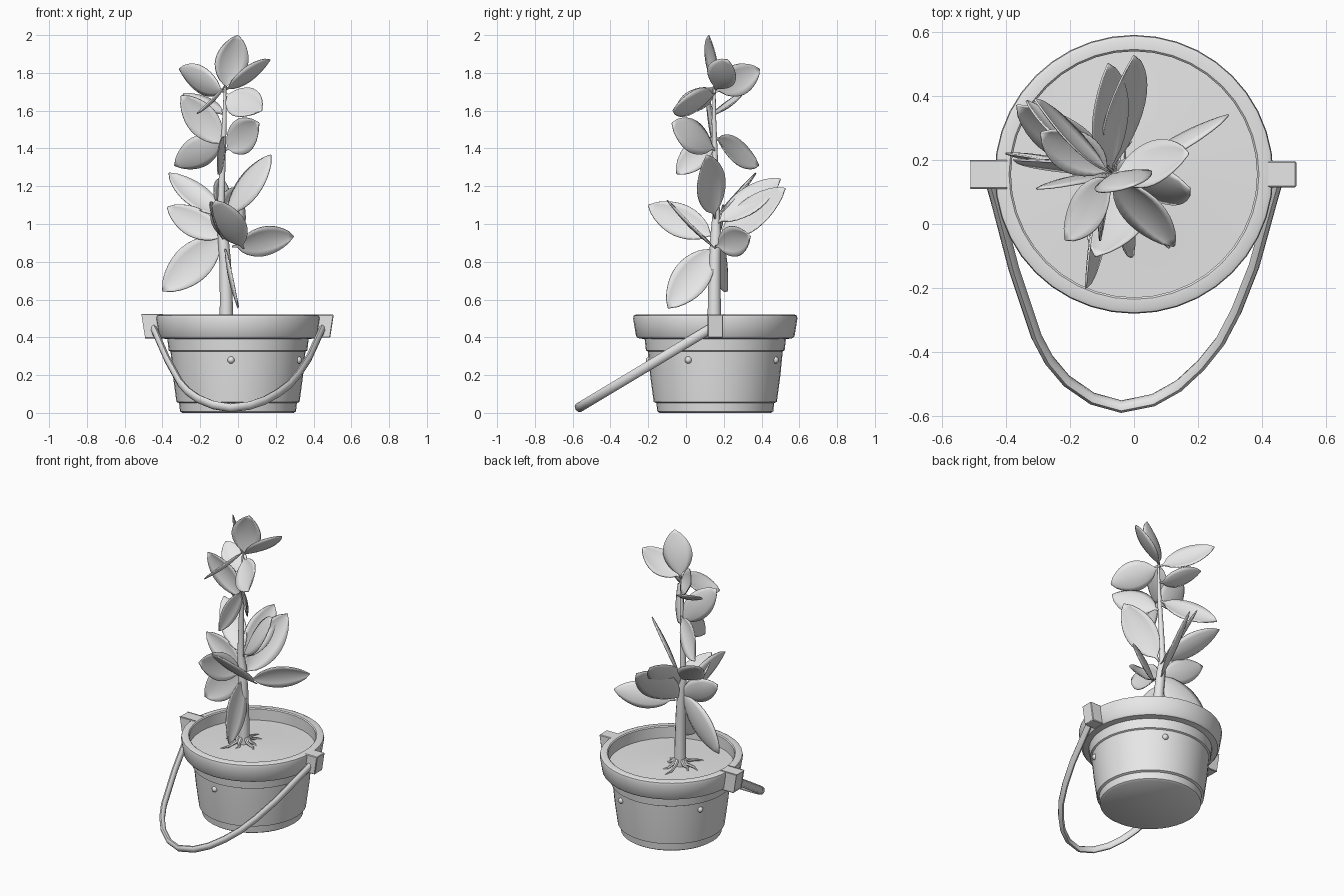
import bpy, bmesh, math
from mathutils import Vector

if "Cube" in bpy.data.objects:
    bpy.data.objects.remove(bpy.data.objects["Cube"])

# One plain grey for everything
grey = bpy.data.materials.new("plain_grey")
grey.use_nodes = True
grey.diffuse_color = (0.8, 0.8, 0.8, 1)
grey.node_tree.nodes["Principled BSDF"].inputs["Base Color"].default_value = grey.diffuse_color

POT = Vector((0, 0.155, 0))     # pot axis
STEM = Vector((-0.07, 0.155, 0))  # leaf roots on the stem


def finish(name, bm, angle=35):
    bmesh.ops.recalc_face_normals(bm, faces=bm.faces)
    mesh = bpy.data.meshes.new(name)
    bm.to_mesh(mesh)
    bm.free()
    mesh.materials.append(grey)
    ob = bpy.data.objects.new(name, mesh)
    bpy.context.collection.objects.link(ob)
    bpy.ops.object.select_all(action='DESELECT')
    ob.select_set(True)
    bpy.context.view_layer.objects.active = ob
    bpy.ops.object.shade_smooth_by_angle(angle=math.radians(angle))
    return ob


def skin(bm, rings, closed=True):
    """Join neighbouring rings of vertices with quads."""
    for a, b in zip(rings, rings[1:]):
        n = len(a)
        for i in range(n if closed else n - 1):
            j = (i + 1) % n
            bm.faces.new((a[i], a[j], b[j], b[i]))


def lathe(name, profile, sides=40):
    bm = bmesh.new()
    rings = []
    for r, z in profile:
        rings.append([bm.verts.new(POT + Vector((r * math.cos(t), r * math.sin(t), z)))
                      for t in (math.tau * i / sides for i in range(sides))])
    skin(bm, rings)
    bm.faces.new(rings[0])
    bm.faces.new(rings[-1])
    return finish(name, bm)


def tube(name, points, radii, ref, flat=1.0, sides=8):
    """Sweep an ellipse along points; flat scales it along the ref direction."""
    pts = [Vector(p) for p in points]
    bm = bmesh.new()
    rings = []
    for i, p in enumerate(pts):
        t = (pts[min(i + 1, len(pts) - 1)] - pts[max(i - 1, 0)]).normalized()
        a = Vector(ref).cross(t).normalized()
        b = t.cross(a)
        ring = []
        for k in range(sides):
            w = math.tau * k / sides
            ring.append(bm.verts.new(p + radii[i] * (a * math.cos(w) + b * flat * math.sin(w))))
        rings.append(ring)
    skin(bm, rings)
    bm.faces.new(rings[0])
    bm.faces.new(rings[-1])
    return finish(name, bm, 50)


# Pot body with its bands, rounded rim and straight inner wall
lathe("pot", [(0.295, 0), (0.307, 0.008), (0.312, 0.052), (0.326, 0.058), (0.345, 0.2),
              (0.357, 0.325), (0.367, 0.33), (0.374, 0.39), (0.41, 0.396), (0.42, 0.408),
              (0.435, 0.5), (0.432, 0.515), (0.42, 0.52), (0.39, 0.52), (0.384, 0.514),
              (0.384, 0.42)])
# Soil, slightly heaped in the middle
lathe("soil", [(0.38, 0.425), (0.384, 0.44), (0.2, 0.447), (0.06, 0.455)])

# Rivets round the body
for i, deg in enumerate((-96, -24, 65, 155)):
    bm = bmesh.new()
    bmesh.ops.create_uvsphere(bm, u_segments=12, v_segments=8, radius=0.019)
    a = math.radians(deg)
    bmesh.ops.translate(bm, verts=bm.verts,
                        vec=POT + Vector((0.35 * math.cos(a), 0.35 * math.sin(a), 0.28)))
    finish(f"rivet_{i + 1}", bm)

# Handle brackets, tapering downwards
for name, s in (("left_bracket", 1), ("right_bracket", -1)):
    bm = bmesh.new()
    bmesh.ops.create_cube(bm, size=1)
    for v in bm.verts:
        low = v.co.z < 0
        outer = (0.488 if low else 0.507) if v.co.x > 0 else 0.4
        v.co = Vector((s * outer, POT.y + v.co.y * 0.082, 0.398 if low else 0.52))
    bmesh.ops.bevel(bm, geom=bm.edges[:], offset=0.004, segments=1, affect='EDGES')
    finish(name, bm)

# Swung-down handle, a flat bar lying in a tilted plane
arc = [(-0.45, 0.14), (-0.43, 0.07), (-0.375, -0.14), (-0.305, -0.35), (-0.265, -0.425),
       (-0.21, -0.49), (-0.13, -0.545), (-0.04, -0.57), (0.06, -0.55), (0.14, -0.505),
       (0.21, -0.44), (0.27, -0.365), (0.32, -0.27), (0.375, -0.13), (0.43, 0.07), (0.45, 0.14)]
tube("handle", [(x, y, 0.44 + 0.6 * (y - 0.12)) for x, y in arc], [0.017] * len(arc),
     (0, -0.51, 0.86), flat=1.5)

# Stem: thick below, thin above
tube("stem", [(-0.062, 0.15, 0.43), (-0.062, 0.15, 0.6), (-0.068, 0.152, 0.8),
              (-0.08, 0.158, 0.95), (-0.092, 0.16, 1.05), (-0.083, 0.155, 1.3),
              (-0.072, 0.148, 1.55), (-0.068, 0.15, 1.73)],
     [0.037, 0.034, 0.031, 0.028, 0.02, 0.016, 0.012, 0.006], (0, 1, 0), sides=12)

# Roots spreading over the soil
for i in range(8):
    a = math.tau * i / 8 + 0.3 * (i % 2)
    reach = 0.1 + 0.03 * (i % 3)
    d = Vector((math.cos(a), math.sin(a), 0))
    side = Vector((-d.y, d.x, 0)) * 0.015
    foot = Vector((-0.062, 0.15, 0))
    up = Vector((0, 0, 1))
    tube(f"root_{i + 1}", [foot + d * 0.02 + up * 0.5, foot + d * 0.05 + up * 0.47,
                           foot + d * reach * 0.7 + side + up * 0.457,
                           foot + d * reach + up * 0.448],
         [0.014, 0.011, 0.008, 0.003], (0, 0, 1), sides=6)

# Directions a leaf blade can face
FACING = {"front": (-0.1, -1, 0.2), "side": (1, 0, 0.2), "up": (0, -0.4, 0.9),
          "back_corner": (0.6, 0.6, -0.35), "left_corner": (0.75, -0.35, 0.5),
          "right_corner": (-0.5, -0.6, 0.6), "high_front": (0, -0.6, 0.7),
          "high_back": (0, 0.65, 0.75), "left_up": (-0.7, 0, 0.7),
          "right_back": (-0.6, 0.4, 0.6), "left_back": (0.5, 0.65, 0.3),
          "low_front": (0.4, -0.9, -0.3), "front_left": (0.35, -0.9, 0.1)}


def leaf(name, tip, root_z, facing, width=0.17, root_x=STEM.x):
    base = Vector((root_x, STEM.y, root_z))
    along = Vector(tip) - base
    n = Vector(FACING[facing])
    n = (n - n.project(along)).normalized()
    across = along.normalized().cross(n)
    bm = bmesh.new()
    rows = []
    steps = 12
    for i in range(steps + 1):
        t = i / steps
        # short stalk, then a full oval blade ending in a point
        u = max(0, (t - 0.08) / 0.92)
        half = 0.005 * (1 - t) + width / 2 * math.sin(math.pi * u ** 0.95) ** 0.7 if u < 1 else 0.002
        row = []
        for k in range(-3, 4):
            s = k / 3
            lift = 0.2 * half * s * s - 0.015 * math.sin(math.pi * t)
            row.append(bm.verts.new(base + along * t + across * half * s + n * lift))
        rows.append(row)
    skin(bm, rows, closed=False)
    ob = finish(name, bm, 60)
    solid = ob.modifiers.new("thickness", 'SOLIDIFY')
    solid.thickness = 0.006
    solid.offset = 0


# Lower cluster
leaf("low_leaf_right", (-0.4, 0.22, 0.645), 0.95, "front", 0.2)
leaf("low_leaf_left", (0.295, 0.34, 0.935), 0.88, "low_front", 0.16, -0.03)
leaf("low_leaf_hanging", (0, -0.095, 0.555), 0.89, "side", 0.19)
leaf("low_leaf_front_edge", (-0.15, -0.2, 1.1), 0.93, "side")
leaf("low_leaf_front", (-0.12, -0.1, 1.125), 0.87, "high_back", 0.17, 0.03)
leaf("low_leaf_right_rising", (-0.375, 0.2, 1.09), 0.92, "front", 0.15)
leaf("low_leaf_back", (0, 0.525, 1.19), 0.9, "left_corner", 0.2)
leaf("low_leaf_back_high", (-0.08, 0.5, 1.24), 1, "left_corner")
leaf("low_leaf_right_high", (-0.365, 0.37, 1.27), 1.03, "high_front", 0.15)
leaf("low_leaf_left_high", (0.175, 0.11, 1.365), 1.03, "back_corner", 0.19)

# Middle cluster
leaf("mid_leaf_back", (-0.335, 0.385, 1.31), 1.46, "left_back", 0.16)
leaf("mid_leaf_hanging", (-0.106, -0.05, 1.265), 1.47, "side", 0.14)
leaf("mid_leaf_front", (0.11, -0.075, 1.535), 1.39, "front", 0.18)
leaf("mid_leaf_right", (-0.3, 0.11, 1.68), 1.41, "front", 0.16)
leaf("mid_leaf_right_back", (-0.29, 0.285, 1.69), 1.58, "up", 0.14)

# Top cluster
leaf("top_leaf_front", (0.125, -0.07, 1.6), 1.69, "right_corner", 0.18)
leaf("top_leaf_right", (-0.215, -0.05, 1.585), 1.73, "left_up", 0.14)
leaf("top_leaf_upright", (0, 0.12, 2), 1.71, "front_left", 0.18)
leaf("top_leaf_left", (0.17, 0.22, 1.87), 1.71, "right_back", 0.16)
leaf("top_leaf_back", (-0.31, 0.39, 1.82), 1.7, "left_back", 0.16)
